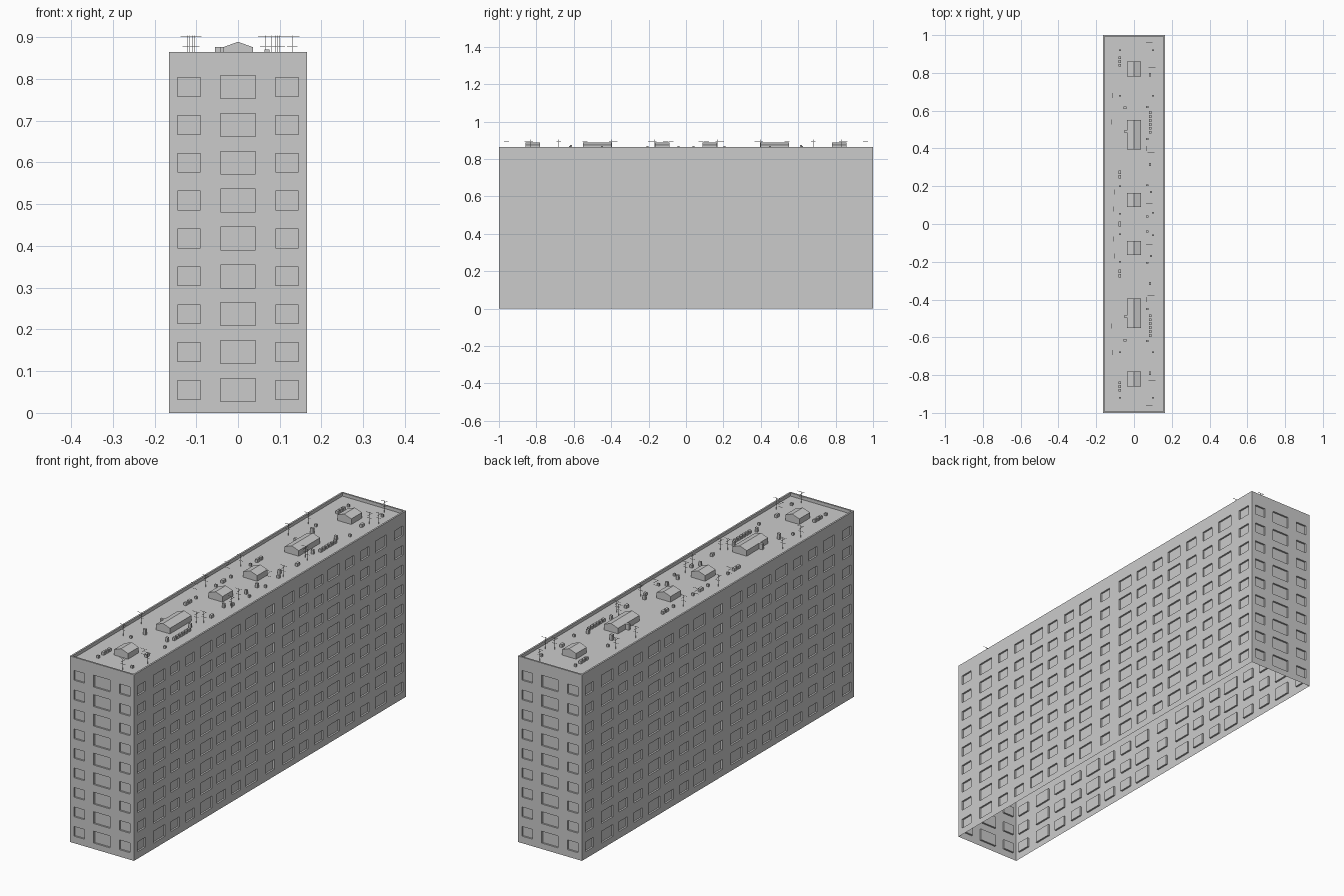
import bpy, bmesh, math
from mathutils import Matrix, Vector

if "Cube" in bpy.data.objects:
    bpy.data.objects.remove(bpy.data.objects["Cube"])

HX, HY, TOP, ROOF = 0.165, 1.0, 0.865, 0.85
ROWS, PITCH, Z0, DEPTH = 9, 0.0907, 0.055, 0.008


def finish(bm, name):
    me = bpy.data.meshes.new(name)
    bm.to_mesh(me)
    bm.free()
    ob = bpy.data.objects.new(name, me)
    bpy.context.collection.objects.link(ob)
    return ob


def quad(bm, pts):
    bm.faces.new([bm.verts.new(p) for p in pts])


def wall(bm, half, dist, angle, columns):
    """Facade of cells with recessed windows; columns = (centre, width, height)."""
    rot = Matrix.Rotation(angle, 3, 'Z')

    def P(u, z, d=0):
        return rot @ Vector((u, -dist + d, z))
    mids = [(a[0] + b[0]) / 2 for a, b in zip(columns, columns[1:])]
    us = [-half] + mids + [half]
    zs = [0] + [Z0 + (k + 0.5) * PITCH for k in range(ROWS - 1)] + [TOP]
    for i, (c, w, h) in enumerate(columns):
        for k in range(ROWS):
            zc = Z0 + k * PITCH
            cell = [(us[i], zs[k]), (us[i + 1], zs[k]), (us[i + 1], zs[k + 1]), (us[i], zs[k + 1])]
            win = [(c + sx * w / 2, zc + sz * h / 2) for sx, sz in ((-1, -1), (1, -1), (1, 1), (-1, 1))]
            for a in range(4):
                b = (a + 1) % 4
                quad(bm, [P(*cell[a]), P(*cell[b]), P(*win[b]), P(*win[a])])
                quad(bm, [P(*win[a]), P(*win[b]), P(*win[b], DEPTH), P(*win[a], DEPTH)])
            quad(bm, [P(*p, DEPTH) for p in win])


# Building shell: four window walls, open underneath
half_cols = [(0.135, .083, .055), (0.247, .062, .045), (0.358, .062, .045), (0.469, .083, .055),
             (0.587, .062, .045), (0.697, .062, .045), (0.815, .083, .055), (0.945, .062, .045)]
long_cols = [(-c, w, h) for c, w, h in reversed(half_cols)] + [(0, .062, .045)] + half_cols
end_cols = [(-0.117, .055, .045), (0, .085, .055), (0.117, .055, .045)]
bm = bmesh.new()
for s in (0, 1):
    wall(bm, HX, HY, s * math.pi, end_cols)
    wall(bm, HY, HX, math.pi / 2 + s * math.pi, long_cols)

# Parapet and roof deck
T = 0.008
outer = [(-HX, -HY), (HX, -HY), (HX, HY), (-HX, HY)]
inner = [(x - math.copysign(T, x), y - math.copysign(T, y)) for x, y in outer]
for a in range(4):
    b = (a + 1) % 4
    quad(bm, [(*outer[a], TOP), (*outer[b], TOP), (*inner[b], TOP), (*inner[a], TOP)])
    quad(bm, [(*inner[a], TOP), (*inner[b], TOP), (*inner[b], ROOF), (*inner[a], ROOF)])
quad(bm, [(*p, ROOF) for p in inner])
bmesh.ops.remove_doubles(bm, verts=bm.verts, dist=1e-5)
finish(bm, "building_shell")


def box(bm, x, y, z, sx, sy, sz):
    """Box centred in x and y, standing on z."""
    m = Matrix.Translation((x, y, z + sz / 2)) @ Matrix.Diagonal((sx, sy, sz, 1))
    bmesh.ops.create_cube(bm, size=1, matrix=m)


# Gabled roof huts
bm = bmesh.new()
for y, length in ((0.82, .078), (0.473, .157), (0.127, .075)):
    for s in (-1, 1):
        prof = [(-.036, ROOF), (.036, ROOF), (.036, .876), (0, .889), (-.036, .876)]
        f = bm.faces.new([bm.verts.new((x, s * y - length / 2, z)) for x, z in prof])
        r = bmesh.ops.extrude_face_region(bm, geom=[f])
        bmesh.ops.translate(bm, vec=(0, length, 0),
                            verts=[v for v in r['geom'] if isinstance(v, bmesh.types.BMVert)])
bmesh.ops.recalc_face_normals(bm, faces=bm.faces)
finish(bm, "roof_huts")

# Vents, crates and chimneys, mirrored front to back: x, y, width, length, height
units = [(-.075, .88, .012, .014, .014), (-.075, .86, .012, .014, .014), (-.075, .84, .012, .014, .014),
         (-.075, .68, .01, .008, .012), (-.048, .615, .014, .012, .026), (-.045, .49, .018, .012, .026),
         (-.075, .275, .012, .018, .014), (-.075, .25, .012, .018, .014), (-.075, .2, .01, .008, .012),
         (-.075, .006, .012, .012, .014), (-.075, .055, .01, .008, .012), (-.075, .92, .01, .008, .012),
         (.085, .315, .012, .018, .014), (.07, .205, .012, .01, .02), (.09, .17, .012, .012, .014),
         (.07, .04, .012, .01, .02), (.1, .68, .01, .008, .012), (.085, .79, .012, .02, .014),
         (.07, .62, .012, .01, .02), (.07, .45, .012, .01, .02), (.1, .92, .01, .008, .012),
         (.1, .06, .01, .008, .012)]
units += [(.086, .485 + .021 * i, .012, .014, .014) for i in range(6)]
bm = bmesh.new()
for x, y, sx, sy, h in units:
    for s in (-1, 1):
        box(bm, x, s * y, ROOF, sx, sy, h)
finish(bm, "roof_units")

# Thin aerials: mast with cross bars
bm = bmesh.new()
R = 0.0012
for x, y in ((-.115, .68), (-.12, .54), (-.105, .17), (-.11, .08), (.065, .4), (.09, .38),
             (.095, .83), (.13, .85), (.08, .96), (.1, .19), (.08, .11)):
    for s in (-1, 1):
        box(bm, x, s * y, ROOF, R, R, .054)
        box(bm, x, s * y, .902, .035, R, R)
        box(bm, x, s * y, .892, R, .025, R)
        box(bm, x, s * y, .877, .025, R, R)
finish(bm, "aerials")
